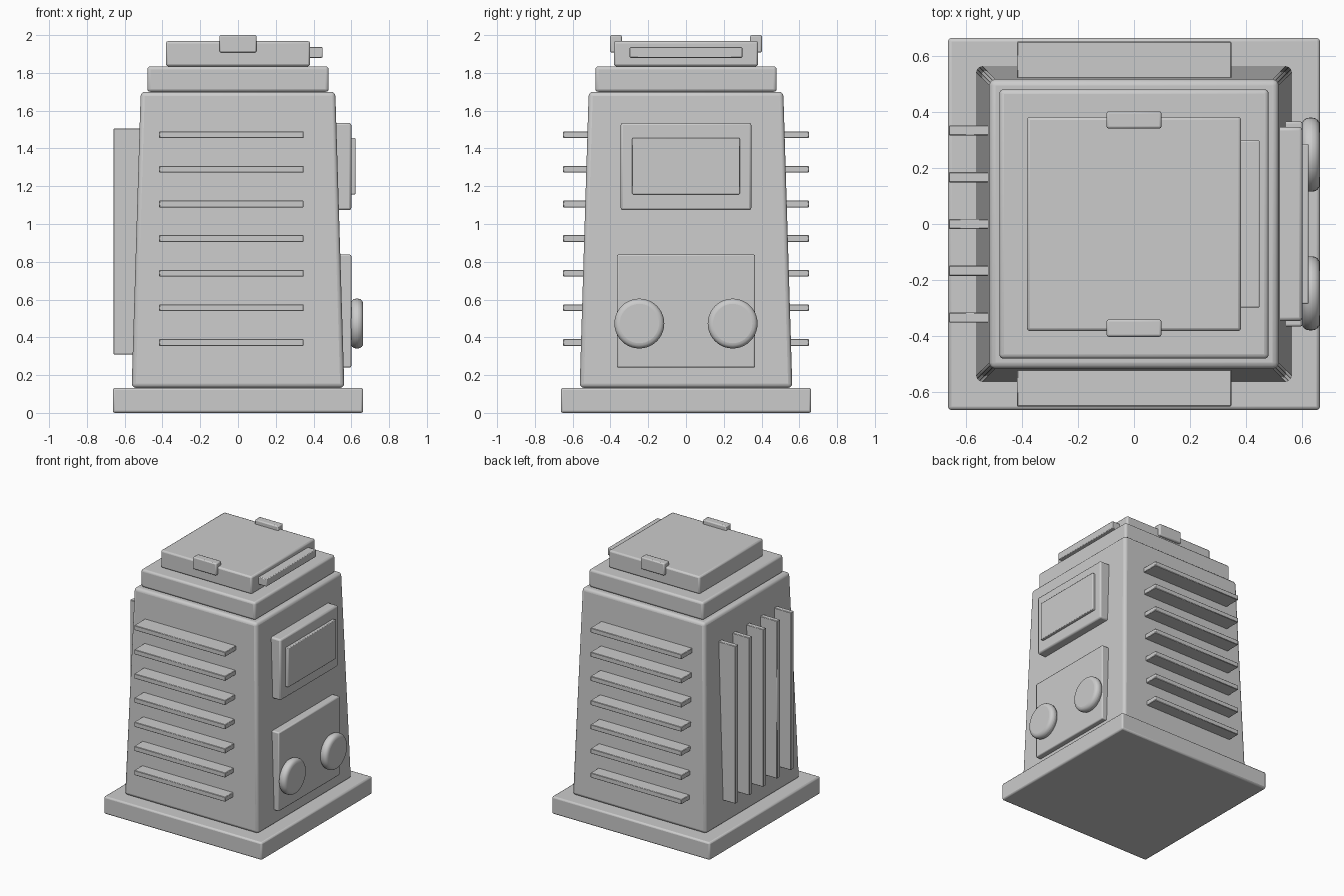
import bpy, bmesh
from math import radians
from mathutils import Matrix, Vector

default = bpy.data.objects.get("Cube")
if default:
    bpy.data.objects.remove(default, do_unlink=True)

grey = bpy.data.materials.new("light grey")
grey.use_nodes = True
colour = (0.6, 0.6, 0.6, 1)
grey.diffuse_color = colour
grey.node_tree.nodes["Principled BSDF"].inputs["Base Color"].default_value = colour


def finish(name, bm, bevel, segments):
    """Turn a bmesh into a bevelled, smooth-shaded object."""
    mesh = bpy.data.meshes.new(name)
    bm.to_mesh(mesh)
    bm.free()
    mesh.materials.append(grey)
    obj = bpy.data.objects.new(name, mesh)
    bpy.context.collection.objects.link(obj)
    if bevel:
        mod = obj.modifiers.new("Rounded edges", "BEVEL")
        mod.width, mod.segments = bevel, segments
        mod.limit_method, mod.angle_limit = "ANGLE", radians(40)
    bpy.ops.object.select_all(action="DESELECT")
    obj.select_set(True)
    bpy.context.view_layer.objects.active = obj
    bpy.ops.object.shade_smooth_by_angle(angle=radians(35))
    return obj


def box(name, x, y, z, bevel=0.008, segments=2, taper=1.0):
    """Box from (min, max) ranges; taper scales its top face."""
    bm = bmesh.new()
    bmesh.ops.create_cube(bm, size=1)
    low, high = Vector((x[0], y[0], z[0])), Vector((x[1], y[1], z[1]))
    for v in bm.verts:
        v.co = Vector(l + (h - l) * (c + 0.5) for l, h, c in zip(low, high, v.co))
    for v in bm.verts:
        if v.co.z > (z[0] + z[1]) / 2:
            v.co.x *= taper
            v.co.y *= taper
    return finish(name, bm, bevel, segments)


def block(name, half, z, **options):
    return box(name, (-half, half), (-half, half), z, **options)


# Stacked square housing
block("base_plinth", 0.663, (0, 0.133), bevel=0.012)
block("tapered_body", 0.563, (0.133, 1.7), bevel=0.022, segments=3, taper=0.915)
block("upper_collar", 0.48, (1.7, 1.835), bevel=0.016, segments=3)
block("top_lid", 0.382, (1.835, 1.968), bevel=0.012)

# Lid clips and hinge bar
for side, label in ((-1, "front"), (1, "back")):
    y = sorted((side * 0.34, side * 0.402))
    box(label + "_lid_clip", (-0.098, 0.098), y, (1.908, 2.0))
box("lid_hinge_bar", (0.37, 0.448), (-0.298, 0.298), (1.88, 1.936), bevel=0.005)

# Horizontal cooling fins on front and back
for side, label in ((-1, "front"), (1, "back")):
    for i in range(7):
        z = 0.373 + i * 0.1833
        y = sorted((side * 0.5, side * 0.65))
        box(f"{label}_fin_{i + 1}", (-0.417, 0.347), y,
            (z - 0.018, z + 0.018), bevel=0.003, segments=1)

# Vertical fins on the right-hand side
for i in range(5):
    y = (i - 2) * 0.1667
    box(f"vertical_fin_{i + 1}", (-0.66, -0.51), (y - 0.018, y + 0.018),
        (0.31, 1.505), bevel=0.003, segments=1)

# Display and control panel on the left-hand side
box("display_frame", (0.5, 0.6), (-0.346, 0.346), (1.073, 1.535), bevel=0.012)
box("display_screen", (0.58, 0.622), (-0.285, 0.285), (1.157, 1.455), bevel=0.005)
box("control_panel", (0.5, 0.6), (-0.366, 0.366), (0.24, 0.838))

# Round control knobs
for side, label in ((-1, "front"), (1, "back")):
    bm = bmesh.new()
    bmesh.ops.create_cone(bm, cap_ends=True, segments=40, radius1=0.132,
                          radius2=0.132, depth=0.066,
                          matrix=Matrix.Translation((0.63, side * 0.247, 0.473))
                          @ Matrix.Rotation(radians(90), 4, "Y"))
    finish(label + "_knob", bm, 0.028, 4)
